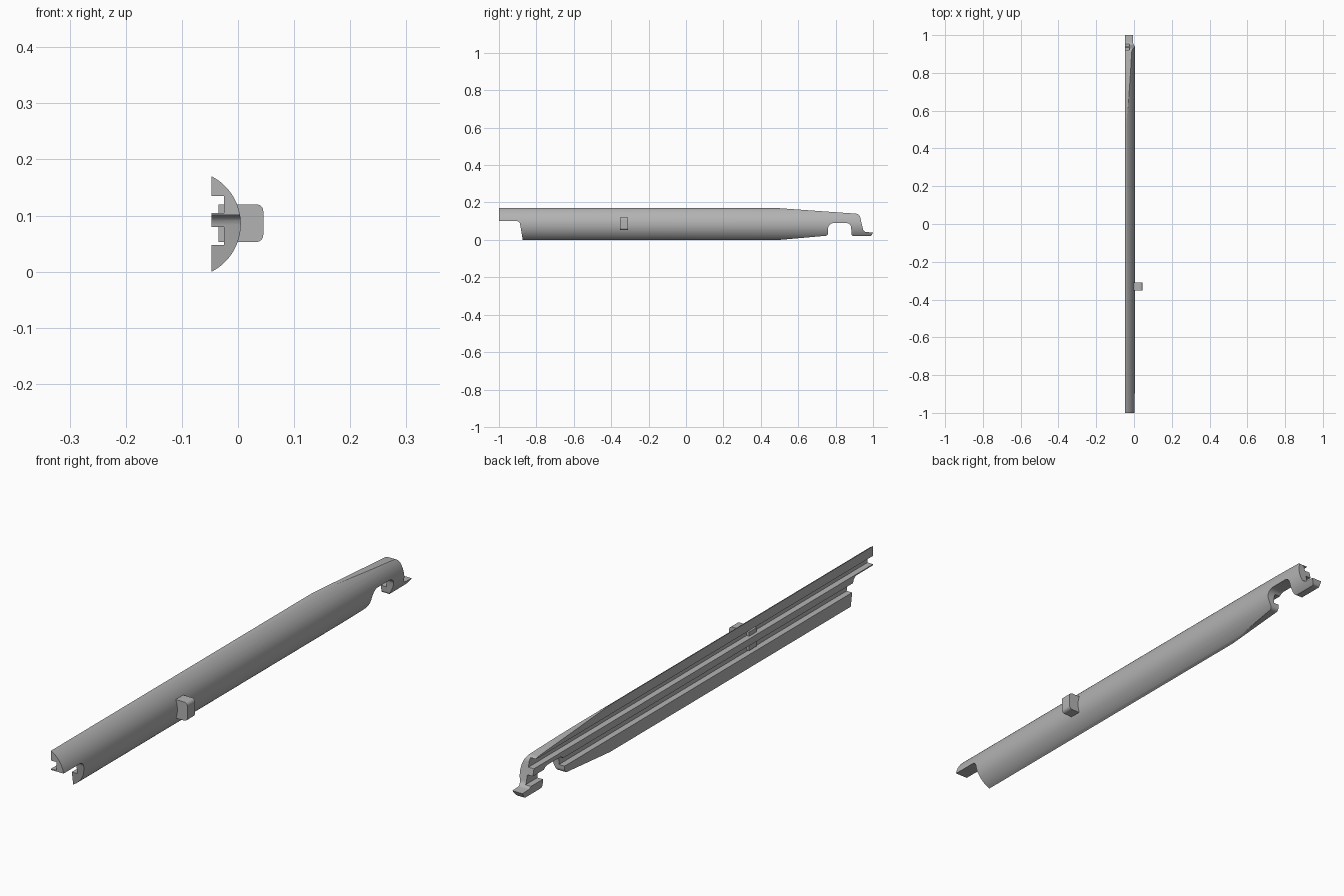
import bpy, bmesh, math
from mathutils import Vector

cube = bpy.data.objects.get("Cube")
if cube:
    bpy.data.objects.remove(cube, do_unlink=True)

grey = bpy.data.materials.new("plain grey")
grey.use_nodes = True
colour = (0.45, 0.45, 0.45, 1)
grey.diffuse_color = colour
grey.node_tree.nodes["Principled BSDF"].inputs["Base Color"].default_value = colour


def rounded(corners, steps=6):
    """Turn (u, v, radius) corners into a filleted outline."""
    out = []
    for i, (u, v, r) in enumerate(corners):
        p = Vector((u, v))
        if not r:
            out.append(p)
            continue
        a = (Vector(corners[i - 1][:2]) - p).normalized()
        b = (Vector(corners[(i + 1) % len(corners)][:2]) - p).normalized()
        half = a.angle(b) / 2
        centre = p + (a + b).normalized() * (r / math.sin(half))
        start = p + a * (r / math.tan(half)) - centre
        end = p + b * (r / math.tan(half)) - centre
        for k in range(steps + 1):
            t = k / steps
            out.append(centre + start.lerp(end, t).normalized() * r)
    return out


def prism(name, outline, place, low, high):
    """Extrude a closed outline between two depths."""
    bm = bmesh.new()
    base = bm.faces.new([bm.verts.new(place(p[0], p[1], low)) for p in outline])
    ext = bmesh.ops.extrude_face_region(bm, geom=[base])
    shift = Vector(place(0, 0, high)) - Vector(place(0, 0, low))
    verts = [g for g in ext["geom"] if isinstance(g, bmesh.types.BMVert)]
    bmesh.ops.translate(bm, vec=shift, verts=verts)
    bmesh.ops.recalc_face_normals(bm, faces=bm.faces)
    mesh = bpy.data.meshes.new(name)
    bm.to_mesh(mesh)
    bm.free()
    mesh.materials.append(grey)
    obj = bpy.data.objects.new(name, mesh)
    bpy.context.collection.objects.link(obj)
    return obj


def activate(obj):
    bpy.ops.object.select_all(action="DESELECT")
    obj.select_set(True)
    bpy.context.view_layer.objects.active = obj


def along_y(x, z, y):
    return (x, y, z)


def along_x(y, z, x):
    return (x, y, z)


# Cross-section: curved outer face, flat back with two grooves
BACK, FLOOR, MID = -0.047, -0.025, 0.085
RADIUS, CENTRE = 0.0955, -0.0905
reach = math.acos((BACK - CENTRE) / RADIUS)
section = []
for i in range(33):
    a = -reach + 2 * reach * i / 32
    section.append((CENTRE + RADIUS * math.cos(a), MID + RADIUS * math.sin(a)))
for top, bottom in ((0.135, 0.105), (0.08, 0.048)):
    section += [(BACK, top), (FLOOR, top), (FLOOR, bottom), (BACK, bottom)]
body = prism("grooved_bar", section, along_y, -1.1, 1.1)

# Side outline: notched front, tapered back with a hooked tip
side = rounded([
    (-1, 0.2, 0), (-1, 0.101, 0), (-0.89, 0.101, 0.02), (-0.868, -0.03, 0),
    (0.16, -0.03, 0),
    (0.76, 0.023, 0.015), (0.76, 0.09, 0.03),
    (0.882, 0.09, 0.025), (0.885, 0.02, 0.012),
    (0.99, 0.02, 0.012), (1, 0.04, 0),
    (0.95, 0.042, 0.022), (0.927, 0.139, 0.025), (0.07, 0.2, 0)])
cutter = prism("side_outline_cutter", side, along_x, -0.2, 0.2)
cutter.hide_render = True
mod = body.modifiers.new("side outline", "BOOLEAN")
mod.operation = "INTERSECT"
mod.solver = "EXACT"
mod.object = cutter
activate(body)
bpy.ops.object.modifier_apply(modifier=mod.name)
bpy.data.objects.remove(cutter, do_unlink=True)

# Clip passing through the bar, rounded on its outer corners
clip = prism("clip", rounded([
    (-0.035, 0.053, 0), (0.045, 0.053, 0.012),
    (0.045, 0.12, 0.012), (-0.035, 0.12, 0)]), along_y, -0.353, -0.31)

for obj in (body, clip):
    activate(obj)
    bpy.ops.object.shade_smooth_by_angle(angle=math.radians(30))
